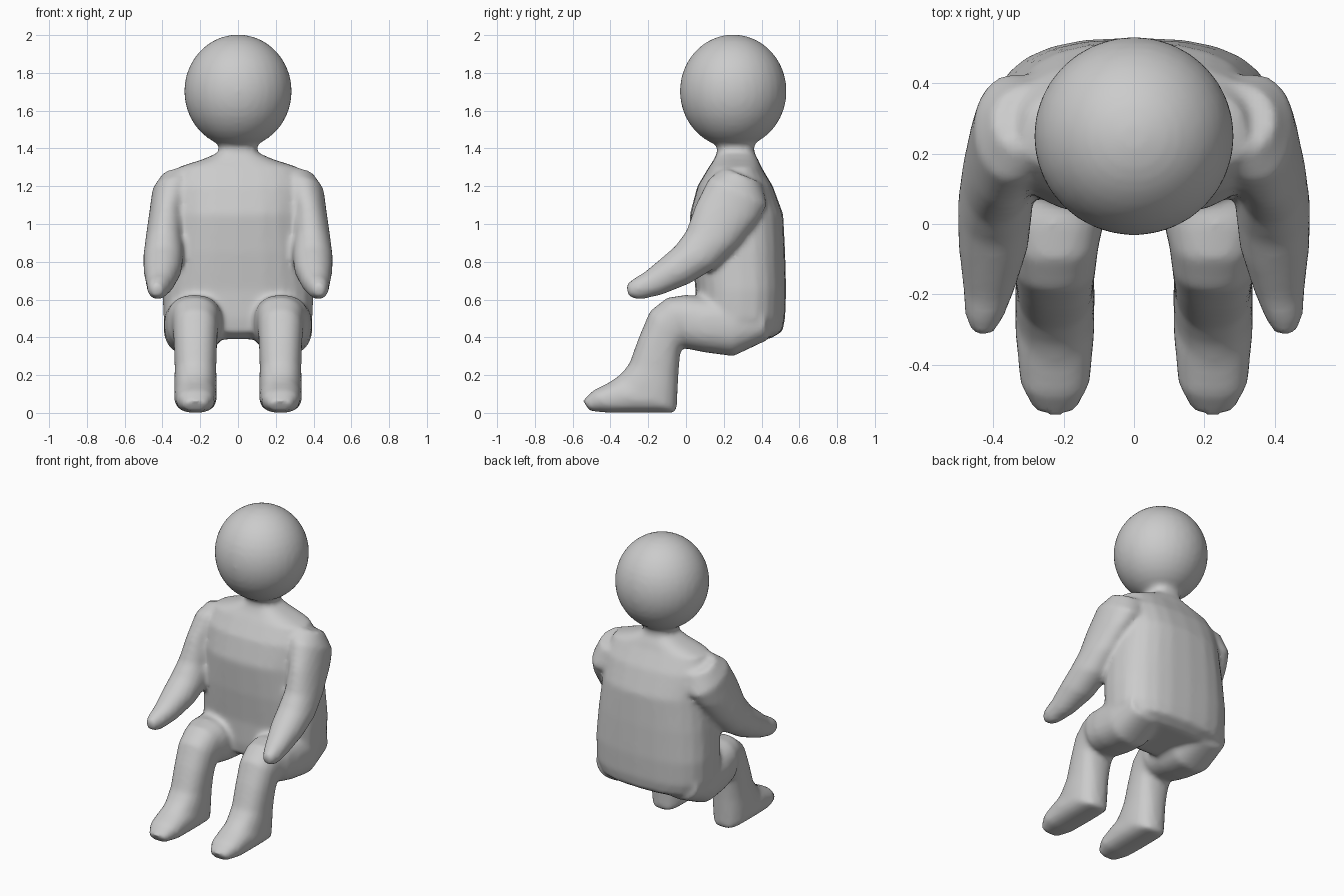
import bpy, bmesh, math
from mathutils import Vector

if "Cube" in bpy.data.objects:
    bpy.data.objects.remove(bpy.data.objects["Cube"])

SIDES = 24


def loft(bm, rings, power):
    """Rings are (front y, z, back y, z, centre x, half width); capped tube."""
    loops = []
    for ay, az, by, bz, cx, hw in rings:
        loop = []
        for i in range(SIDES):
            t = 2 * math.pi * i / SIDES
            c = math.copysign(abs(math.cos(t)) ** (2 / power), math.cos(t))
            s = math.copysign(abs(math.sin(t)) ** (2 / power), math.sin(t))
            loop.append(bm.verts.new((cx + hw * s,
                                      (ay + by) / 2 + (ay - by) / 2 * c,
                                      (az + bz) / 2 + (az - bz) / 2 * c)))
        loops.append(loop)
    for p, q in zip(loops, loops[1:]):
        for i in range(SIDES):
            j = (i + 1) % SIDES
            bm.faces.new((p[i], p[j], q[j], q[i]))
    bm.faces.new(loops[0][::-1])
    bm.faces.new(loops[-1])


def mirrored(rings):
    return [(a, b, c, d, -x, w) for a, b, c, d, x, w in rings]


# torso and neck: z, front y, back y, half width
torso = [(z, f, b) + (w,) for z, f, b, w in [
    (.39, .12, .44, .28), (.43, .06, .51, .37), (.50, .05, .525, .395),
    (.65, .05, .53, .40), (.85, .03, .525, .385), (1.05, .02, .515, .36),
    (1.20, .06, .46, .36), (1.30, .12, .40, .32), (1.345, .15, .38, .18),
    (1.38, .165, .36, .10), (1.46, .16, .36, .10)]]
torso = [(f, z, b, z, 0, w) for z, f, b, w in torso]

# seated leg from buttock over the knee to the toe
leg = [
    (.40, .58, .44, .39, .24, .13), (.25, .62, .25, .30, .24, .155),
    (.10, .615, .10, .32, .235, .155), (0, .625, 0, .34, .23, .145),
    (-.10, .61, -.02, .35, .225, .125), (-.19, .54, -.03, .32, .225, .118),
    (-.25, .40, -.035, .27, .225, .113), (-.30, .26, -.04, .20, .225, .11),
    (-.345, .205, -.045, .10, .225, .113), (-.38, .18, -.05, 0, .225, .113),
    (-.40, .165, -.20, 0, .225, .113), (-.49, .12, -.40, 0, .225, .10),
    (-.545, .065, -.51, .01, .225, .06)]

# arm from shoulder to fingertips
arm = [
    (.20, 1.30, .40, 1.22, .28, .12), (.12, 1.24, .43, 1.10, .34, .115),
    (.05, 1.10, .38, 1.02, .375, .095), (0, .96, .27, .88, .39, .10),
    (-.06, .88, .16, .77, .395, .107), (-.13, .82, .02, .685, .40, .10),
    (-.22, .745, -.13, .625, .412, .075), (-.28, .71, -.24, .60, .425, .055),
    (-.32, .675, -.30, .61, .43, .03)]

bm = bmesh.new()
loft(bm, torso, 2.6)
for part, power in ((leg, 2.4), (arm, 2.1)):
    loft(bm, part, power)
    loft(bm, mirrored(part), power)

# head
head = bmesh.ops.create_uvsphere(bm, u_segments=32, v_segments=20, radius=1)
for v in head["verts"]:
    v.co = Vector((v.co.x * .285, .25 + v.co.y * .283, 1.703 + v.co.z * .30))

bmesh.ops.recalc_face_normals(bm, faces=bm.faces)
mesh = bpy.data.meshes.new("seated_figure")
bm.to_mesh(mesh)
bm.free()
body = bpy.data.objects.new("seated_figure", mesh)
bpy.context.collection.objects.link(body)

# fuse the parts into one soft skin
fuse = body.modifiers.new("fuse", 'REMESH')
fuse.mode = 'VOXEL'
fuse.voxel_size = .016
fuse.use_smooth_shade = True
soften = body.modifiers.new("soften", 'SMOOTH')
soften.factor = .5
soften.iterations = 6
